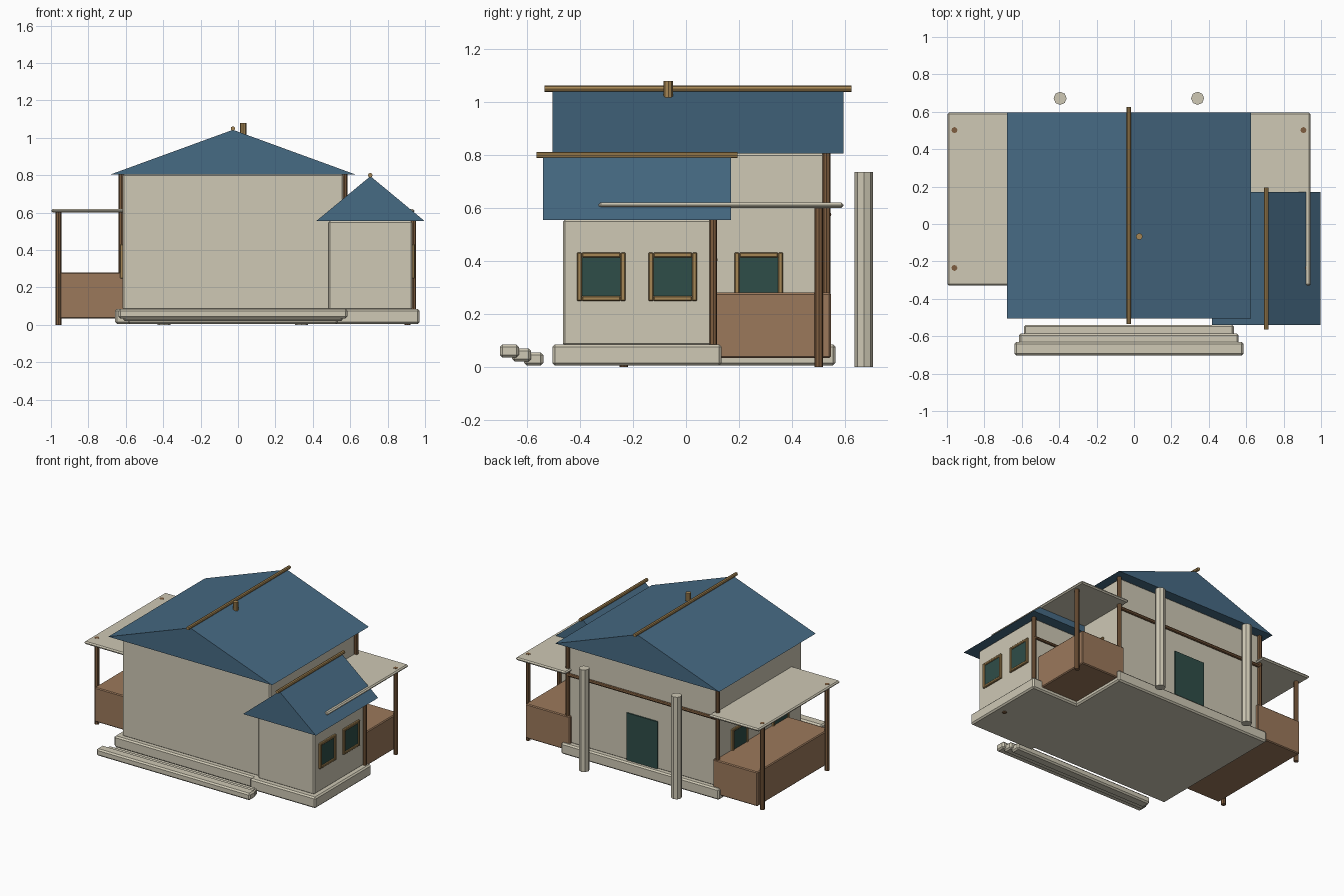
import bpy, bmesh
from math import pi
from mathutils import Matrix, Vector

old = bpy.data.objects.get("Cube")
if old:
    bpy.data.objects.remove(old, do_unlink=True)


def material(name, rgb):
    m = bpy.data.materials.new(name)
    m.use_nodes = True
    m.diffuse_color = (*rgb, 1)
    m.node_tree.nodes["Principled BSDF"].inputs["Base Color"].default_value = (*rgb, 1)
    return m


CREAM = material("cream_plaster", (0.62, 0.58, 0.46))
BLUE = material("blue_roof", (0.062, 0.145, 0.23))
BROWN = material("brown_wood", (0.33, 0.19, 0.105))
DARK = material("dark_wood", (0.21, 0.11, 0.05))
GOLD = material("golden_wood", (0.38, 0.24, 0.09))
GREEN = material("dark_green", (0.028, 0.075, 0.065))


def finish(name, bm, mat, bevel=0):
    bmesh.ops.recalc_face_normals(bm, faces=bm.faces)
    mesh = bpy.data.meshes.new(name)
    bm.to_mesh(mesh)
    bm.free()
    mesh.materials.append(mat)
    ob = bpy.data.objects.new(name, mesh)
    bpy.context.collection.objects.link(ob)
    if bevel:
        mod = ob.modifiers.new("edge_bevel", "BEVEL")
        mod.width = bevel
        mod.segments = 1
    return ob


def box(name, x, y, z, mat, bevel=0):
    """Box from (low, high) ranges along each axis."""
    bm = bmesh.new()
    bmesh.ops.create_cube(bm, size=1)
    for v in bm.verts:
        v.co = [sum(r) / 2 + c * (r[1] - r[0]) for r, c in zip((x, y, z), v.co)]
    return finish(name, bm, mat, bevel)


def rod(name, start, end, radius, mat):
    """Eight-sided rod between two points."""
    a, b = Vector(start), Vector(end)
    bm = bmesh.new()
    turn = (b - a).to_track_quat("Z", "Y").to_matrix().to_4x4()
    bmesh.ops.create_cone(bm, cap_ends=True, segments=8, radius1=radius, radius2=radius,
                          depth=(b - a).length,
                          matrix=Matrix.Translation((a + b) / 2) @ turn)
    return finish(name, bm, mat)


def gable(name, x, y, z):
    """Closed triangular roof with its ridge along y."""
    bm = bmesh.new()
    profile = [(x[0], z[0]), (x[1], z[0]), (sum(x) / 2, z[1])]
    face = bm.faces.new([bm.verts.new((px, y[0], pz)) for px, pz in profile])
    ext = bmesh.ops.extrude_face_region(bm, geom=[face])
    moved = [g for g in ext["geom"] if isinstance(g, bmesh.types.BMVert)]
    bmesh.ops.translate(bm, verts=moved, vec=(0, y[1] - y[0], 0))
    return finish(name, bm, BLUE)


def window(name, wall_x, side, y, z=0.34):
    """Framed pane on a wall that faces +x (side 1) or -x (side -1)."""
    outer, inner = 0.092, 0.073
    xs = sorted((wall_x - side * 0.01, wall_x + side * 0.014))
    for s in (-1, 1):
        box(name + "_stile", xs, sorted((y + s * outer, y + s * inner)),
            (z - outer, z + outer), GOLD, 0.004)
        box(name + "_rail", xs, (y - inner, y + inner),
            sorted((z + s * outer, z + s * inner)), GOLD, 0.004)
    box(name + "_pane", sorted((wall_x, wall_x + side * 0.007)),
        (y - inner, y + inner), (z - inner, z + inner), GREEN)


MID = -0.027                        # centre line of the main house
WALL_L, WALL_R = MID - 0.59, MID + 0.59
BACK = 0.528

# Main house
box("main_foundation", (MID - 0.63, MID + 0.63), (-0.475, 0.565), (0.005, 0.085), CREAM, 0.01)
box("main_walls", (WALL_L, WALL_R), (-0.438, BACK), (0.08, 0.806), CREAM, 0.008)
gable("main_roof", (MID - 0.653, MID + 0.653), (-0.505, 0.595), (0.805, 1.043))
rod("main_ridge_pole", (MID, -0.535, 1.05), (MID, 0.625, 1.05), 0.012, GOLD)
rod("chimney", (0.028, -0.067, 0.98), (0.028, -0.067, 1.08), 0.018, GOLD)
for s in (-1, 1):
    rod("main_corner_post", (MID + s * 0.597, 0.531, 0.08), (MID + s * 0.597, 0.531, 0.805), 0.015, DARK)
rod("back_beam", (WALL_L, 0.537, 0.575), (WALL_R, 0.537, 0.575), 0.012, DARK)
box("back_door", (-0.147, 0.098), (BACK, BACK + 0.009), (0.085, 0.425), GREEN)

# Side wing
box("wing_foundation", (0.447, 0.97), (-0.505, 0.135), (0.005, 0.085), CREAM, 0.01)
box("wing_walls", (0.485, 0.932), (-0.465, 0.1), (0.08, 0.556), CREAM, 0.008)
gable("wing_roof", (0.418, 0.998), (-0.54, 0.17), (0.555, 0.795))
rod("wing_ridge_pole", (0.707, -0.565, 0.8), (0.707, 0.195, 0.8), 0.012, GOLD)
rod("wing_corner_post", (0.938, 0.103, 0.08), (0.938, 0.103, 0.555), 0.015, DARK)
rod("wing_back_beam", (0.56, 0.11, 0.405), (0.94, 0.11, 0.405), 0.01, DARK)

# Windows
for y in (-0.32, -0.05):
    window("wing_window", 0.932, 1, y)
window("main_window_left_side", WALL_R, 1, 0.275)
for y in (0.275, -0.19):
    window("main_window_right_side", WALL_L, -1, y)

# Porches on both sides
for s, side in ((-1, "right"), (1, "left")):
    def span(a, b):
        return sorted((MID + s * a, MID + s * b))
    box(side + "_porch_base", span(0.57, 0.925), (-0.275, 0.547), (0.033, 0.28), BROWN, 0.006)
    box(side + "_porch_roof", span(0.57, 0.97), (-0.33, 0.595), (0.6, 0.62), CREAM, 0.008)
    for y in (0.502, -0.235):
        x = MID + s * 0.933
        rod(side + "_porch_post", (x, y, 0), (x, y, 0.621), 0.016, DARK)

# Front steps
for i in range(3):
    half = 0.562 + i * 0.025
    y, z = -0.575 - i * 0.046, 0.03 + i * 0.015
    box("front_step", (MID - half, MID + half), (y - 0.036, y + 0.036),
        (z - 0.025, z + 0.025), CREAM, 0.01)

# Free-standing back columns
for x in (-0.395, 0.34):
    rod("back_column", (x, 0.672, 0), (x, 0.672, 0.735), 0.035, CREAM)
